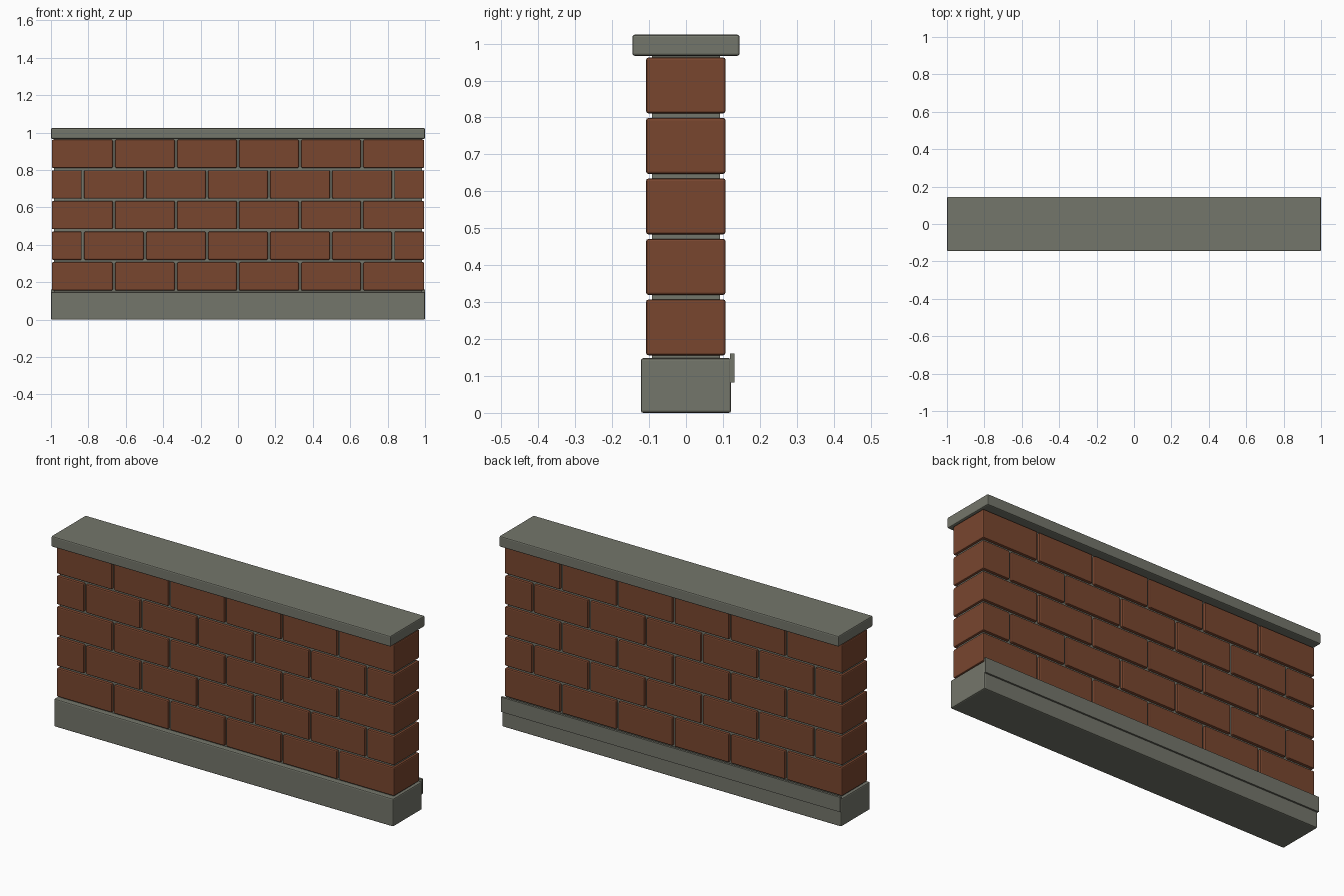
import bpy, bmesh
from mathutils import Vector

if "Cube" in bpy.data.objects:
    bpy.data.objects.remove(bpy.data.objects["Cube"])


def material(name, rgb):
    m = bpy.data.materials.new(name)
    m.diffuse_color = (*rgb, 1)
    m.use_nodes = True
    m.node_tree.nodes["Principled BSDF"].inputs["Base Color"].default_value = m.diffuse_color
    return m


BRICK = material("brick red", (0.19, 0.061, 0.028))
STONE = material("stone grey", (0.175, 0.181, 0.146))


def add_box(bm, lo, hi):
    lo, hi = Vector(lo), Vector(hi)
    verts = bmesh.ops.create_cube(bm, size=1)["verts"]
    for v in verts:
        v.co = (lo + hi) / 2 + v.co * (hi - lo)


def make_part(name, boxes, mat, bevel=0.0):
    bm = bmesh.new()
    for lo, hi in boxes:
        add_box(bm, lo, hi)
    if bevel:
        bmesh.ops.bevel(bm, geom=bm.edges[:], offset=bevel, segments=2,
                        profile=0.5, affect='EDGES')
    me = bpy.data.meshes.new(name)
    bm.to_mesh(me)
    bm.free()
    me.materials.append(mat)
    ob = bpy.data.objects.new(name, me)
    bpy.context.collection.objects.link(ob)
    return ob


# stone plinth, coping and mortar core
make_part("base_plinth", [((-1, -0.122, 0), (1, 0.122, 0.148))], STONE, 0.006)
make_part("coping_cap", [((-1, -0.145, 0.967), (1, 0.145, 1.024))], STONE, 0.006)
make_part("mortar_core", [((-0.983, -0.092, 0.14), (0.983, 0.092, 0.975))], STONE)

# thin ledge strip along the back of the plinth
make_part("back_strip", [((-1, 0.119, 0.082), (1, 0.131, 0.161))], STONE)

# five brick courses in running bond, half bricks at the ends of even courses
END, PITCH, GAP = 0.995, 1.99 / 6, 0.0125
for row in range(5):
    z = 0.156 + row * 0.1638
    if row % 2 == 0:
        cuts = [-END + i * PITCH for i in range(7)]
    else:
        cuts = [-END] + [-END + (i + 0.5) * PITCH for i in range(6)] + [END]
    boxes = []
    for a, b in zip(cuts, cuts[1:]):
        x0 = a if a == cuts[0] else a + GAP / 2
        x1 = b if b == cuts[-1] else b - GAP / 2
        boxes.append(((x0, -0.108, z), (x1, 0.107, z + 0.151)))
    make_part(f"brick_course_{row + 1}", boxes, BRICK, 0.006)
